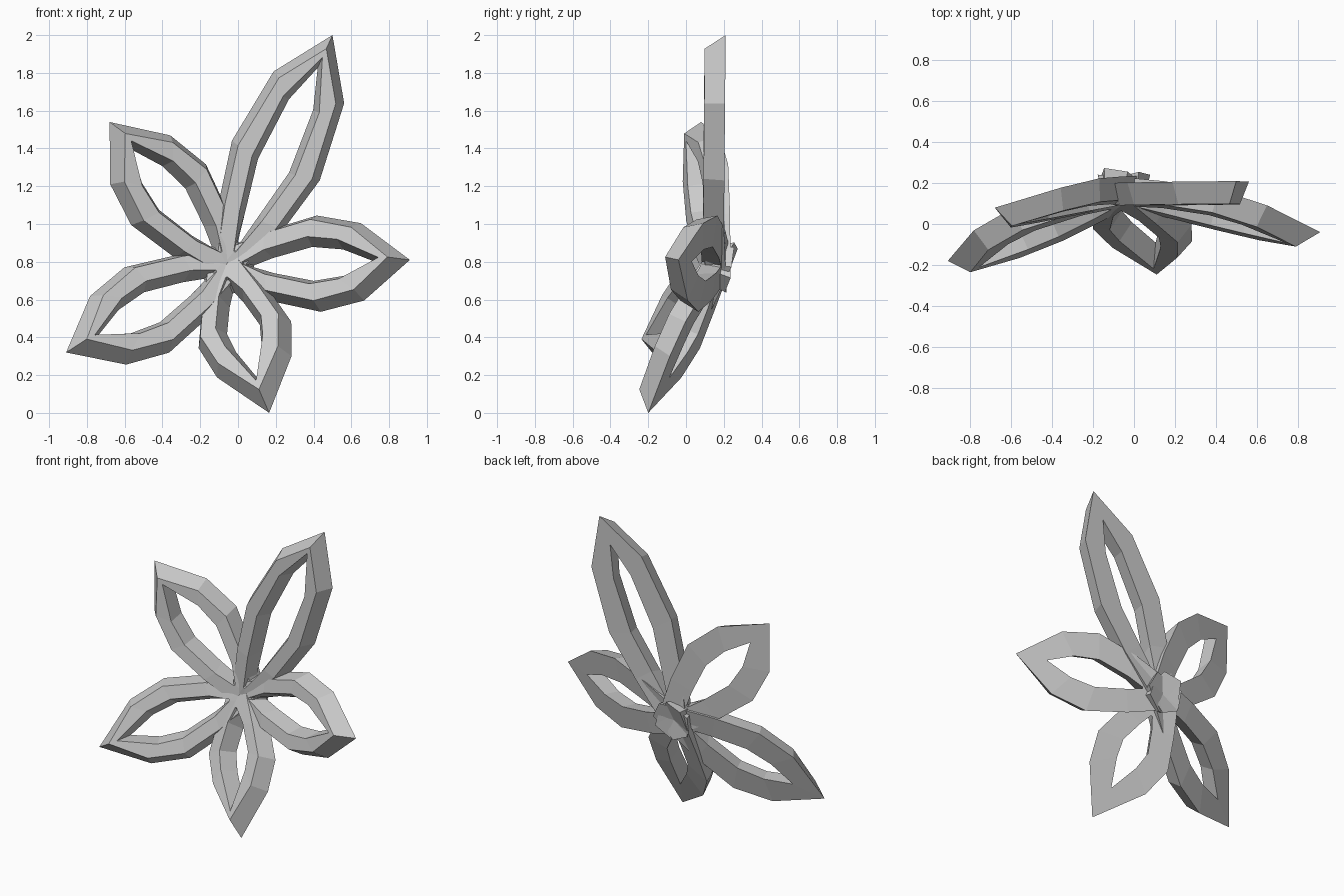
import bpy
from mathutils import Vector

if "Cube" in bpy.data.objects:
    bpy.data.objects.remove(bpy.data.objects["Cube"])

CENTER = Vector((-0.055, 0.2, 0.77))   # where the petals meet, on the back surface
THICK = 0.11

# half outlines as (fraction of length, extra distance, half width)
OUTER_BACK = [(0, -.12, .06), (.22, 0, .185), (.5, 0, .255), (.74, 0, .205), (1, 0, 0)]
OUTER_FRONT = [(0, -.07, .045), (.22, 0, .15), (.5, -.01, .215), (.74, -.02, .165), (1, -.08, 0)]
INNER_FRONT = [(0, .09, .005), (.22, 0, .065), (.5, -.03, .125), (.74, -.1, .105), (1, -.13, 0)]
INNER_BACK = [(0, .14, .005), (.22, .03, .04), (.5, -.03, .09), (.74, -.1, .07), (1, -.19, 0)]


def mirrored(half):
    """Closed loop: one side base to tip, then the other side tip to base."""
    return half + [(f, d, -w) for f, d, w in reversed(half[:-1])]


def petal(name, tip_x, tip_y, tip_z, linear=.35, roll=0.0, mid=.5, far=.74, skew=0.0):
    flat = Vector((tip_x - CENTER.x, 0, tip_z - CENTER.z))
    length = flat.length
    along = flat.normalized()
    side = along.cross(Vector((0, 1, 0)))
    drop = CENTER.y - tip_y
    stations = {.5: mid, .74: far}

    def place(point, lift):
        f, d, w = point
        dist = stations.get(f, f) * length + d
        s = dist / length
        y = -drop * (linear * s + (1 - linear) * s * abs(s))        # petal curls forward
        slope = drop / length * (linear + 2 * (1 - linear) * abs(s))
        normal = Vector((0, -1, 0)) - along * slope + side * roll
        if s < 0:
            y += .015
        shift = skew * 4 * s * (1 - s) if s > 0 else 0
        return (CENTER + along * dist + side * (w + shift) + Vector((0, y + w * roll, 0))
                + normal.normalized() * lift)

    loops = [(OUTER_BACK, 0), (OUTER_FRONT, THICK), (INNER_FRONT, THICK), (INNER_BACK, 0)]
    verts = []
    for half, lift in loops:
        verts += [place(p, lift) for p in mirrored(half)]
    n = len(verts) // 4
    faces = []
    for r in range(4):
        q = (r + 1) % 4
        for i in range(n):
            j = (i + 1) % n
            faces.append((r * n + i, r * n + j, q * n + j, q * n + i))
    mesh = bpy.data.meshes.new(name)
    mesh.from_pydata(verts, [], faces)
    mesh.update()
    obj = bpy.data.objects.new(name, mesh)
    bpy.context.collection.objects.link(obj)
    # consistent outward normals
    bpy.context.view_layer.objects.active = obj
    obj.select_set(True)
    bpy.ops.object.mode_set(mode='EDIT')
    bpy.ops.mesh.select_all(action='SELECT')
    bpy.ops.mesh.normals_make_consistent(inside=False)
    bpy.ops.object.mode_set(mode='OBJECT')
    obj.select_set(False)


# five open petals, given by their tips
petal("petal_top_right", .50, .21, 2.0, mid=.46, far=.775)
petal("petal_top_left", -.68, .08, 1.54, roll=-.25)
petal("petal_lower_left", -.91, -.18, .32, linear=.65, roll=-.12)
petal("petal_bottom", .165, -.2, 0.0, linear=.8, mid=.46, far=.68, skew=-.01, roll=-.15)
petal("petal_right", .91, -.04, .81, linear=.4, roll=.2)
